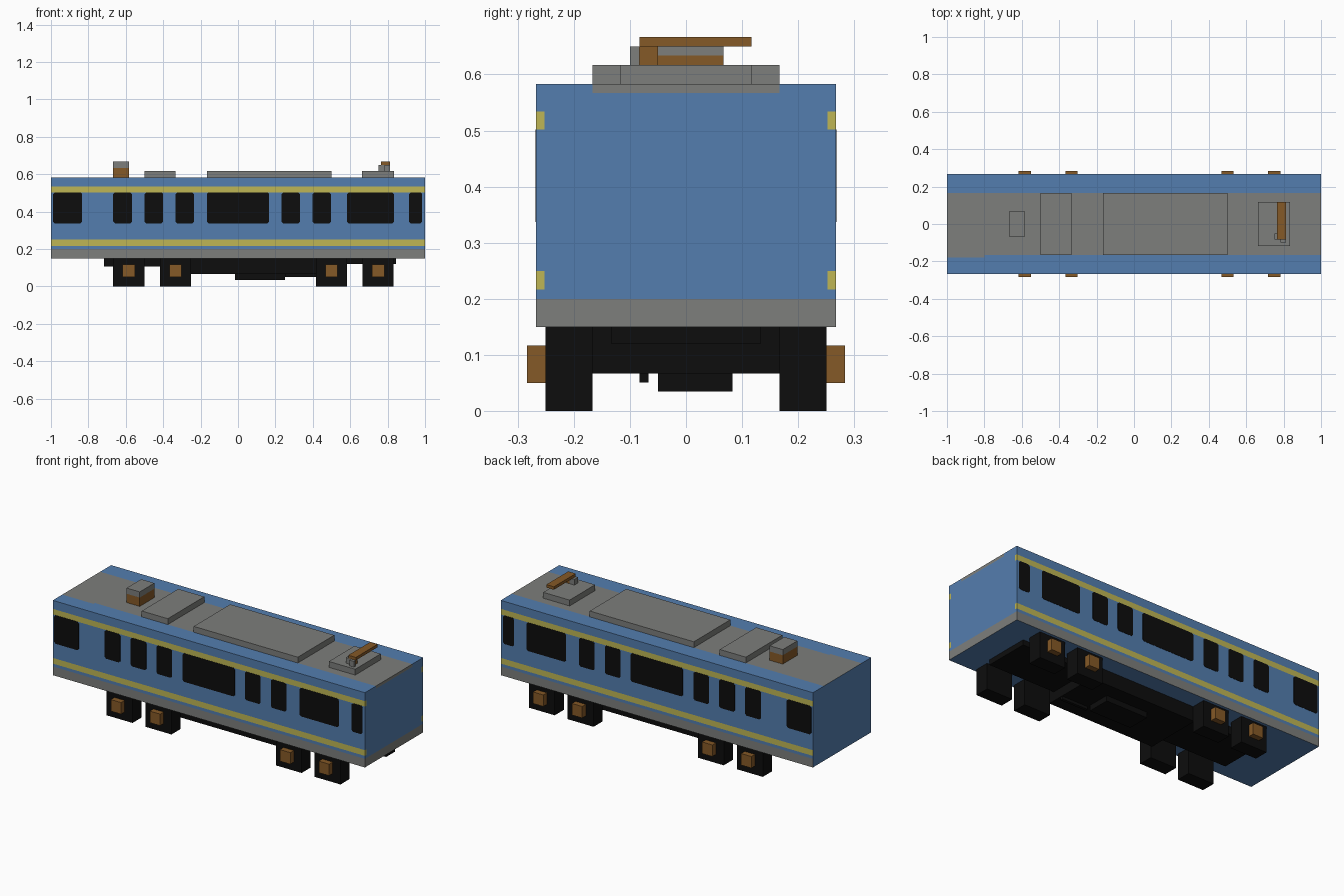
import bpy, bmesh
from mathutils import Vector

if "Cube" in bpy.data.objects:
    bpy.data.objects.remove(bpy.data.objects["Cube"], do_unlink=True)


def material(name, rgb):
    m = bpy.data.materials.new(name)
    m.use_nodes = True
    m.diffuse_color = (*rgb, 1)
    m.node_tree.nodes["Principled BSDF"].inputs["Base Color"].default_value = (*rgb, 1)
    return m


BLUE = material("blue paint", (0.088, 0.208, 0.43))
GREY = material("grey metal", (0.205, 0.21, 0.2))
YELLOW = material("yellow stripe", (0.52, 0.47, 0.09))
BLACK = material("black", (0.004, 0.004, 0.004))
BROWN = material("brown metal", (0.235, 0.1, 0.02))


def finish(name, bm, mats):
    mesh = bpy.data.meshes.new(name)
    bm.normal_update()
    bm.to_mesh(mesh)
    bm.free()
    for m in mats:
        mesh.materials.append(m)
    obj = bpy.data.objects.new(name, mesh)
    bpy.context.collection.objects.link(obj)
    return obj


def box_mesh(x, y, z):
    bm = bmesh.new()
    bmesh.ops.create_cube(bm, size=1)
    for v in bm.verts:
        v.co = Vector([(a + b) / 2 + c * (b - a) for (a, b), c in zip((x, y, z), v.co)])
    return bm


def box(name, x, y, z, mat):
    return finish(name, box_mesh(x, y, z), [mat])


def window(name, x0, x1, z0, z1, side):
    # thin plate with clipped corners on one side wall
    c = 0.009
    outline = [(x0 + c, z0), (x1 - c, z0), (x1, z0 + c), (x1, z1 - c),
               (x1 - c, z1), (x0 + c, z1), (x0, z1 - c), (x0, z0 + c)]
    bm = bmesh.new()
    face = bm.faces.new([bm.verts.new((px, side * 0.266, pz)) for px, pz in outline])
    ext = bmesh.ops.extrude_face_region(bm, geom=[face])
    for v in ext["geom"]:
        if isinstance(v, bmesh.types.BMVert):
            v.co.y = side * 0.2685
    bmesh.ops.recalc_face_normals(bm, faces=bm.faces)
    finish(name, bm, [BLACK])


# Car body: cut along the paint edges, then coloured by direction and height
body = box_mesh((-1, 1), (-0.267, 0.267), (0.15, 0.583))
cuts = [((0, 0, h), (0, 0, 1)) for h in (0.2, 0.217, 0.25, 0.502, 0.534, 0.567)]
cuts += [((0, y, 0), (0, 1, 0)) for y in (-0.252, -0.18, -0.167, 0.167, 0.252)]
cuts += [((-0.8, 0, 0), (1, 0, 0))]
for co, no in cuts:
    bmesh.ops.bisect_plane(body, geom=body.verts[:] + body.edges[:] + body.faces[:],
                           plane_co=co, plane_no=no)
body.normal_update()
for f in body.faces:
    c, n = f.calc_center_median(), f.normal
    striped = 0.217 < c.z < 0.25 or 0.502 < c.z < 0.534
    if n.z > 0.5:
        left_patch = c.x < -0.8 and -0.18 < c.y < 0
        f.material_index = 1 if abs(c.y) < 0.167 or left_patch else 0
    elif abs(n.y) > 0.5:
        f.material_index = 1 if c.z < 0.2 else 2 if striped else 0
    elif n.x > 0.5:
        if c.z < 0.2 or (c.z > 0.567 and abs(c.y) < 0.167):
            f.material_index = 1
        elif striped and abs(c.y) > 0.252:
            f.material_index = 2
finish("car_body", body, [BLUE, GREY, YELLOW])

# Windows and doors, same layout on both sides
spans = [(-0.99, -0.833), (-0.667, -0.567), (-0.5, -0.4), (-0.335, -0.235),
         (-0.167, 0.167), (0.232, 0.332), (0.398, 0.498), (0.582, 0.834), (0.915, 0.985)]
for i, (a, b) in enumerate(spans):
    for label, side in (("front", -1), ("back", 1)):
        window(f"{label}_window_{i + 1}", a, b, 0.337, 0.502, side)

# Roof equipment
box("roof_unit_small", (-0.5, -0.333), (-0.167, 0.167), (0.583, 0.617), GREY)
box("roof_unit_large", (-0.167, 0.5), (-0.167, 0.167), (0.583, 0.617), GREY)
box("collector_base", (0.664, 0.833), (-0.117, 0.117), (0.583, 0.617), GREY)
box("roof_box_lower", (-0.667, -0.583), (-0.067, 0.067), (0.583, 0.634), BROWN)
box("roof_box_upper", (-0.667, -0.583), (-0.067, 0.067), (0.634, 0.667), GREY)

# Current collector
box("collector_post", (0.75, 0.783), (-0.083, -0.05), (0.617, 0.65), GREY)
box("collector_arm", (0.783, 0.8), (-0.083, -0.05), (0.617, 0.65), BROWN)
box("collector_bracket", (0.783, 0.812), (-0.1, -0.083), (0.617, 0.65), GREY)
box("collector_bar", (0.765, 0.813), (-0.083, 0.117), (0.65, 0.667), BROWN)

# Wheel blocks with axle boxes
for i, x in enumerate((-0.584, -0.334, 0.5, 0.749)):
    for label, s in (("front", -1), ("back", 1)):
        box(f"{label}_wheel_{i + 1}", (x - 0.083, x + 0.083),
            sorted((s * 0.167, s * 0.25)), (0, 0.15), BLACK)
        box(f"{label}_axle_box_{i + 1}", (x - 0.033, x + 0.033),
            sorted((s * 0.25, s * 0.283)), (0.05, 0.117), BROWN)

# Underfloor frames and equipment
box("left_bogie_frame", (0.417, 0.845), (-0.133, 0.133), (0.12, 0.15), BLACK)
box("right_bogie_frame", (-0.716, -0.25), (-0.133, 0.133), (0.105, 0.15), BLACK)
box("underfloor_case", (-0.26, 0.42), (-0.167, 0.167), (0.067, 0.15), BLACK)
box("underfloor_tank", (-0.017, 0.25), (-0.05, 0.083), (0.035, 0.1), BLACK)
box("underfloor_pipe", (0.25, 0.417), (-0.083, -0.067), (0.051, 0.1), BLACK)
